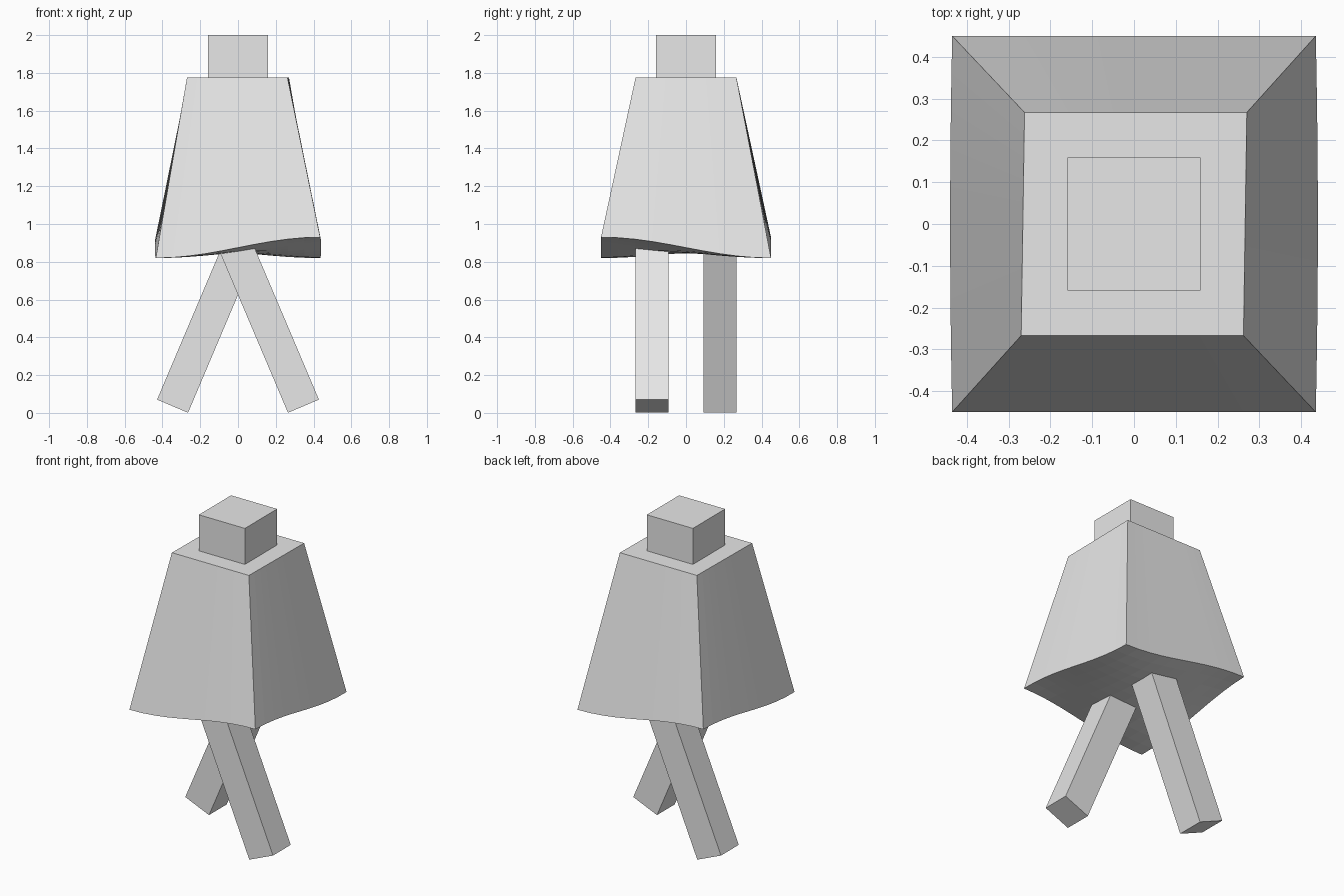
import bpy, bmesh, math
from mathutils import Vector, Matrix

default = bpy.data.objects.get("Cube")
if default:
    bpy.data.objects.remove(default, do_unlink=True)

# Single plain colour
GREY = (0.8, 0.8, 0.8, 1.0)
grey = bpy.data.materials.new("light grey")
grey.use_nodes = True
grey.diffuse_color = GREY
grey.node_tree.nodes["Principled BSDF"].inputs["Base Color"].default_value = GREY


def add_object(name, bm):
    bmesh.ops.recalc_face_normals(bm, faces=bm.faces)
    mesh = bpy.data.meshes.new(name)
    bm.to_mesh(mesh)
    bm.free()
    mesh.materials.append(grey)
    obj = bpy.data.objects.new(name, mesh)
    bpy.context.collection.objects.link(obj)
    return obj


def add_box(name, size, matrix):
    bm = bmesh.new()
    bmesh.ops.create_cube(bm, size=1)
    bmesh.ops.scale(bm, vec=size, verts=bm.verts)
    bmesh.ops.transform(bm, matrix=matrix, verts=bm.verts)
    return add_object(name, bm)


def wave(t):
    return math.sin(t * math.pi / 2)


def hem_point(u, v):
    # Saddle-shaped underside: opposite corners lift, the middle sags
    x = u * (0.435 + 0.005 * (1 - v * v))
    z = 0.875 - 0.055 * wave(u) * wave(v) - 0.03 * (1 - u * u) * (1 - v * v)
    return Vector((x, v * 0.45, z))


def shoulder_point(u, v):
    # Flat top, turned very slightly
    return Vector((u * 0.266 + v * 0.004, v * 0.267, 1.775))


# Flared body: a grid extruded upward, then both ends shaped
bm = bmesh.new()
bmesh.ops.create_grid(bm, x_segments=10, y_segments=10, size=1)
raised = bmesh.ops.extrude_face_region(bm, geom=bm.faces[:], use_keep_orig=True)
top = {g for g in raised["geom"] if isinstance(g, bmesh.types.BMVert)}
for vert in bm.verts:
    shape = shoulder_point if vert in top else hem_point
    vert.co = shape(vert.co.x, vert.co.y)
add_object("body", bm)

# Head block
add_box("head", (0.318, 0.318, 0.235), Matrix.Translation((0, 0, 1.8825)))

# Striding legs, one to each side
LEAN = math.atan2(0.07, 0.165)
LENGTH = 0.98
for name, side in (("left_leg", 1), ("right_leg", -1)):
    foot = Matrix.Translation((side * 0.3465, side * -0.179, 0.0355))
    tilt = Matrix.Rotation(-side * LEAN, 4, "Y")
    add_box(name, (0.178, 0.175, LENGTH),
            foot @ tilt @ Matrix.Translation((0, 0, LENGTH / 2)))
